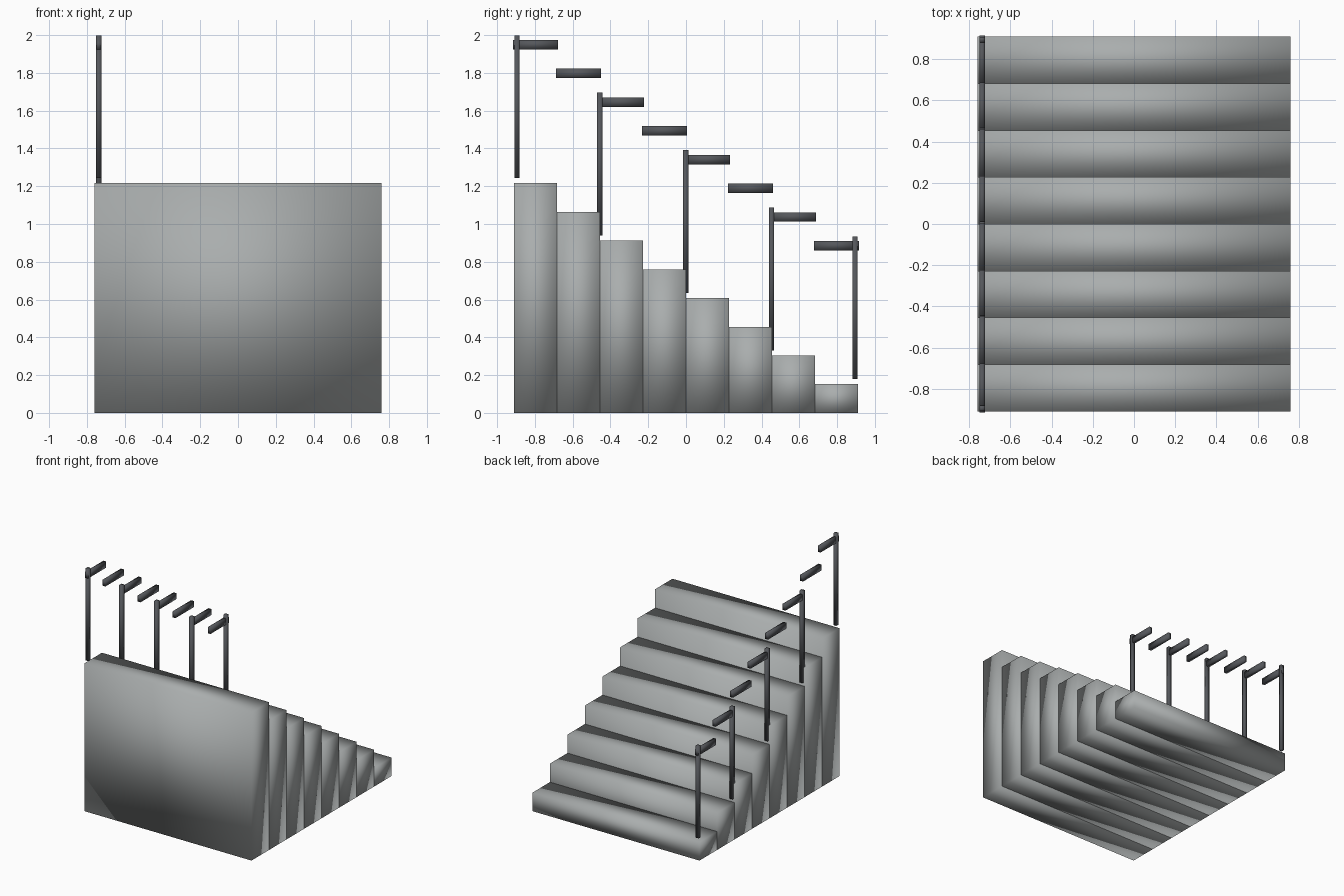
import bpy
import bmesh
from mathutils import Matrix, Vector

cube = bpy.data.objects.get("Cube")
if cube:
    bpy.data.objects.remove(cube, do_unlink=True)


def make_material(name, color):
    mat = bpy.data.materials.new(name)
    mat.use_nodes = True
    mat.diffuse_color = color
    mat.node_tree.nodes["Principled BSDF"].inputs["Base Color"].default_value = color
    return mat


def add_box(name, center, size, mat):
    """Soft-shaded box with its own mesh."""
    bm = bmesh.new()
    bmesh.ops.create_cube(bm, size=1, matrix=Matrix.Diagonal(Vector(size)).to_4x4())
    for face in bm.faces:
        face.smooth = True
    mesh = bpy.data.meshes.new(name)
    bm.to_mesh(mesh)
    bm.free()
    mesh.materials.append(mat)
    obj = bpy.data.objects.new(name, mesh)
    obj.location = center
    bpy.context.collection.objects.link(obj)
    return obj


stone = make_material("stone grey", (0.40, 0.42, 0.42, 1))
metal = make_material("dark metal", (0.09, 0.095, 0.105, 1))

STEPS = 8
WIDTH = 1.52
TREAD = 0.2275
RISE = 0.152
FRONT = -TREAD * STEPS / 2
RAIL_X = -0.737
POST = 0.028
POST_HEIGHT = 0.756


def step_top(i):
    return RISE * (STEPS - i)


# Solid steps descending to the back, each with a handrail piece above
for i in range(STEPS):
    y = FRONT + TREAD * (i + 0.5)
    top = step_top(i)
    add_box(f"step_{i + 1}", (0, y, top / 2), (WIDTH, TREAD, top), stone)
    add_box(f"rail_{i + 1}", (RAIL_X, y, top + 0.733),
            (POST * 0.9, TREAD + 0.01, 0.05), metal)

# Posts on every second step, plus one at the bottom end
inset = 0.015
post_spots = [(FRONT + inset, 0)]
post_spots += [(FRONT + TREAD * i - 0.002, i) for i in range(2, STEPS, 2)]
post_spots.append((-FRONT - inset, STEPS - 1))
for n, (y, i) in enumerate(post_spots):
    z = step_top(i) + 0.027 + POST_HEIGHT / 2
    add_box(f"post_{n + 1}", (RAIL_X, y, z), (POST, POST, POST_HEIGHT), metal)
